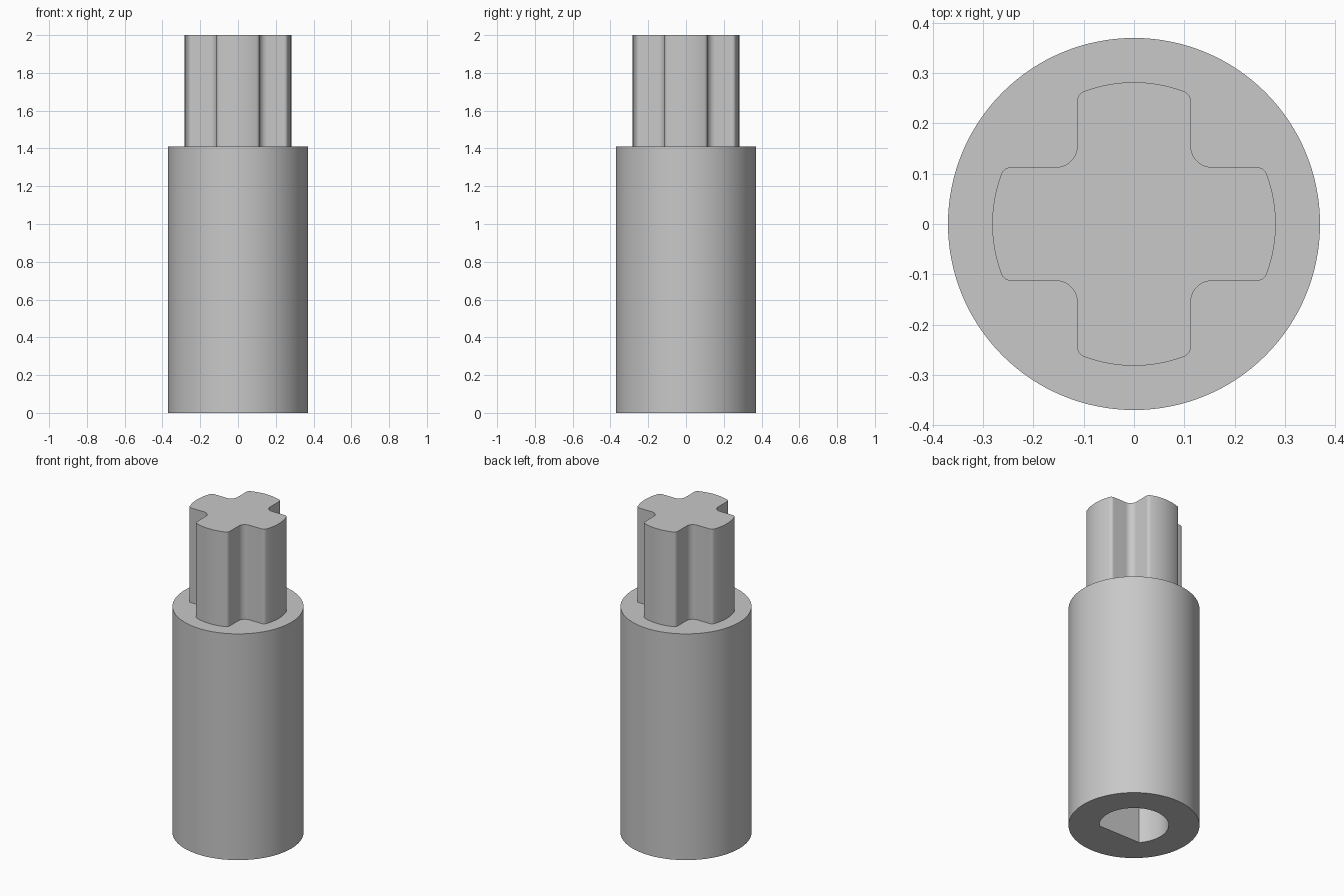
import bpy
import bmesh
from math import sin, cos, pi, sqrt, atan2, asin, radians

cube = bpy.data.objects.get("Cube")
if cube:
    bpy.data.objects.remove(cube, do_unlink=True)

BODY_R, BODY_TOP, TOTAL_H = 0.37, 1.41, 2.0
BORE_R, BORE_FLAT, BORE_DEPTH = 0.196, 0.13, 1.0
CROSS_R, ARM, INNER_FILLET, OUTER_FILLET = 0.282, 0.113, 0.042, 0.021

grey = bpy.data.materials.new("light_grey")
grey.use_nodes = True
colour = (0.58, 0.58, 0.58, 1)
grey.diffuse_color = colour
grey.node_tree.nodes["Principled BSDF"].inputs["Base Color"].default_value = colour


def arc(cx, cy, r, start, end, steps):
    """Points along an arc, both ends included."""
    angles = [start + (end - start) * i / steps for i in range(steps + 1)]
    return [(cx + r * cos(a), cy + r * sin(a)) for a in angles]


def prism(name, outline, z0, z1):
    """Extrude a closed outline between two heights."""
    bm = bmesh.new()
    base = bm.faces.new([bm.verts.new((x, y, z0)) for x, y in outline])
    top = bmesh.ops.extrude_face_region(bm, geom=[base], use_keep_orig=True)
    verts = [g for g in top["geom"] if isinstance(g, bmesh.types.BMVert)]
    bmesh.ops.translate(bm, verts=verts, vec=(0, 0, z1 - z0))
    bmesh.ops.recalc_face_normals(bm, faces=bm.faces)
    mesh = bpy.data.meshes.new(name)
    bm.to_mesh(mesh)
    bm.free()
    mesh.materials.append(grey)
    obj = bpy.data.objects.new(name, mesh)
    bpy.context.collection.objects.link(obj)
    return obj


def activate(obj):
    bpy.ops.object.select_all(action="DESELECT")
    obj.select_set(True)
    bpy.context.view_layer.objects.active = obj


# Round body
body = prism("body", arc(0, 0, BODY_R, 0, 2 * pi, 128)[:-1], 0, BODY_TOP)

# D-shaped bore in the underside, its flat towards the front
flat = asin(BORE_FLAT / BORE_R)
bore = prism("bore_cutter", arc(0, 0, BORE_R, -flat, pi + flat, 64),
             -0.1, BORE_DEPTH)
bore.hide_render = True
cut = body.modifiers.new("bore", "BOOLEAN")
cut.operation = "DIFFERENCE"
cut.solver = "EXACT"
cut.object = bore
activate(body)
bpy.ops.object.modifier_apply(modifier=cut.name)
bpy.data.objects.remove(bore, do_unlink=True)

# Cross-shaped drive: one arm's outline, turned four times
fx = ARM - OUTER_FILLET
fy = sqrt((CROSS_R - OUTER_FILLET) ** 2 - fx ** 2)
tip = atan2(fy, fx)
corner = ARM + INNER_FILLET
arm = (arc(corner, corner, INNER_FILLET, 1.25 * pi, pi, 6)
       + arc(fx, fy, OUTER_FILLET, 0, tip, 8)
       + arc(0, 0, CROSS_R, tip, pi - tip, 16)[1:-1]
       + arc(-fx, fy, OUTER_FILLET, pi - tip, pi, 8)
       + arc(-corner, corner, INNER_FILLET, 0, -pi / 4, 6)[:-1])
outline = []
for c, s in ((1, 0), (0, 1), (-1, 0), (0, -1)):
    outline += [(c * x - s * y, s * x + c * y) for x, y in arm]
cross = prism("cross_drive", outline, BODY_TOP - 0.02, TOTAL_H)

# Smooth the round walls, keep the rims sharp
for obj in (body, cross):
    activate(obj)
    bpy.ops.object.shade_smooth_by_angle(angle=radians(30))
